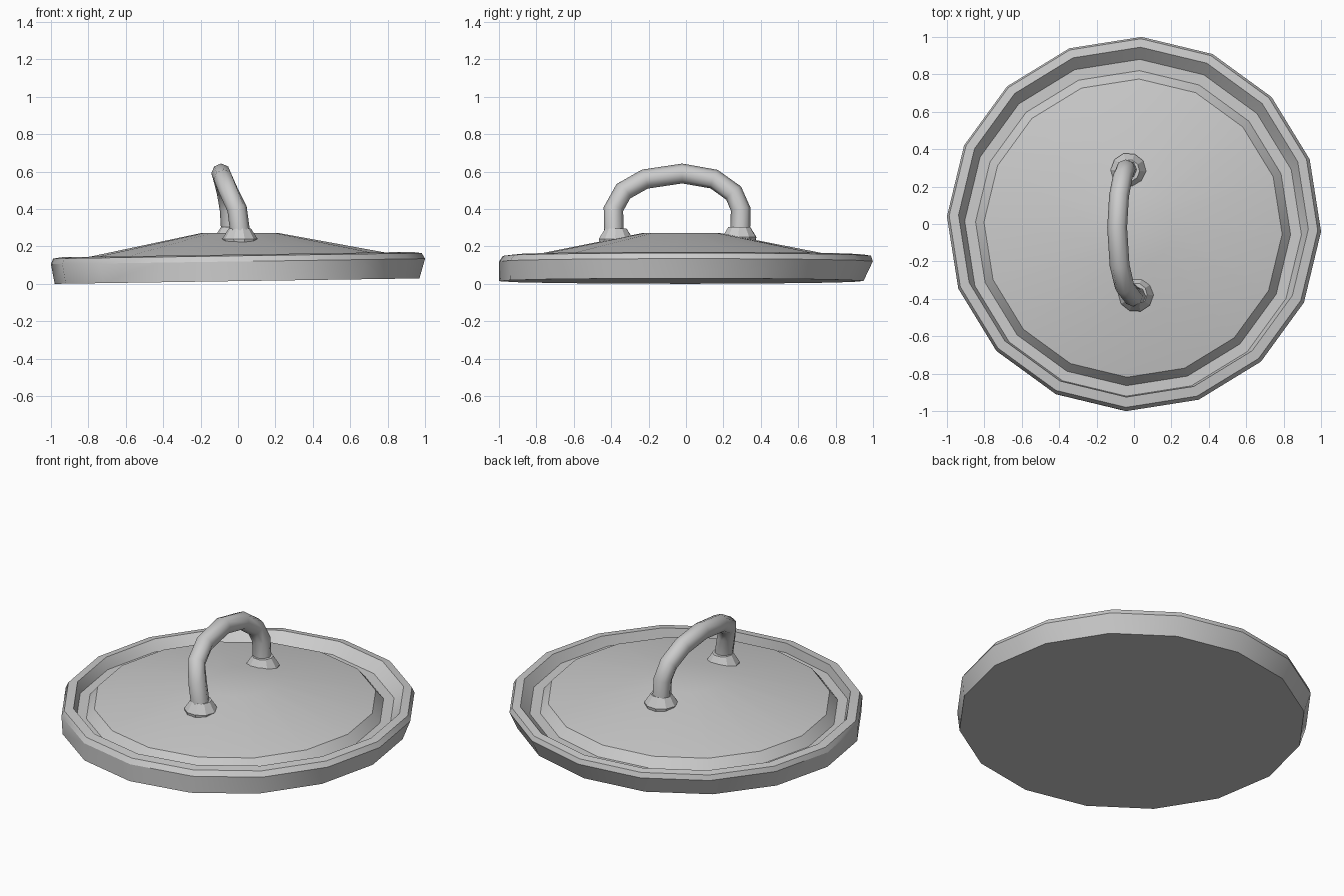
import bpy, bmesh
from math import sin, cos, pi, radians
from mathutils import Vector

if "Cube" in bpy.data.objects:
    bpy.data.objects.remove(bpy.data.objects["Cube"])


def loft(name, rings, smooth=30):
    """Skin a list of equal-sized vertex rings and cap both ends."""
    bm = bmesh.new()
    loops = [[bm.verts.new(p) for p in ring] for ring in rings]
    n = len(loops[0])
    for a, b in zip(loops, loops[1:]):
        for i in range(n):
            j = (i + 1) % n
            bm.faces.new((a[i], a[j], b[j], b[i]))
    bm.faces.new(loops[0][::-1])
    bm.faces.new(loops[-1])
    bmesh.ops.recalc_face_normals(bm, faces=bm.faces)
    mesh = bpy.data.meshes.new(name)
    bm.to_mesh(mesh)
    bm.free()
    ob = bpy.data.objects.new(name, mesh)
    bpy.context.collection.objects.link(ob)
    bpy.ops.object.select_all(action='DESELECT')
    ob.select_set(True)
    bpy.context.view_layer.objects.active = ob
    bpy.ops.object.shade_smooth_by_angle(angle=radians(smooth))
    return ob


def ring(r, z, cx=0, cy=0, sides=16, turn=-2.3, tilt=0.0):
    pts = []
    for i in range(sides):
        a = 2 * pi * i / sides + radians(turn)
        x, y = cx + r * cos(a), cy + r * sin(a)
        pts.append(Vector((x, y, z + tilt * x)))
    return pts


# Lid: slightly tilted rim, recessed groove and shallow dome
# (radius, height, centre x, centre y, tilt)
lid_profile = [
    (0.975, 0.015, -0.005, -0.025, 0.015),
    (1.0, 0.12, 0, 0, 0.015),
    (0.985, 0.15, -0.003, 0.005, 0.015),
    (0.935, 0.157, -0.003, 0.01, 0.015),
    (0.90, 0.10, -0.005, -0.02, 0.015),
    (0.842, 0.10, -0.005, -0.022, 0.015),
    (0.797, 0.155, -0.005, -0.022, 0.015),
    (0.20, 0.273, 0.01, -0.025, 0.0),
]
loft("lid", [ring(r, z, cx, cy, tilt=t) for r, z, cx, cy, t in lid_profile])

# Flared collars at both ends of the handle
for name, x, y, z in (("front_collar", 0.01, -0.375, 0.23),
                      ("back_collar", -0.03, 0.285, 0.24)):
    loft(name, [ring(r, z + h, x, y, sides=10)
                for r, h in ((0.09, -0.02), (0.095, 0.01), (0.06, 0.065))])

# Bent handle: octagonal tube along a leaning arch
path = [Vector(p) for p in (
    (0.015, -0.385, 0.25), (-0.005, -0.388, 0.40), (-0.05, -0.335, 0.495),
    (-0.077, -0.22, 0.56), (-0.09, -0.02, 0.59), (-0.08, 0.15, 0.56),
    (-0.06, 0.255, 0.485), (-0.045, 0.292, 0.40), (-0.035, 0.29, 0.25))]
tube = []
for i, p in enumerate(path):
    t = (path[min(i + 1, len(path) - 1)] - path[max(i - 1, 0)]).normalized()
    u = (Vector((1, 0, 0)) - t * t.x).normalized()
    v = t.cross(u)
    tube.append([p + 0.053 * (u * cos(k * pi / 4) + v * sin(k * pi / 4))
                 for k in range(8)])
loft("handle", tube, 50)
